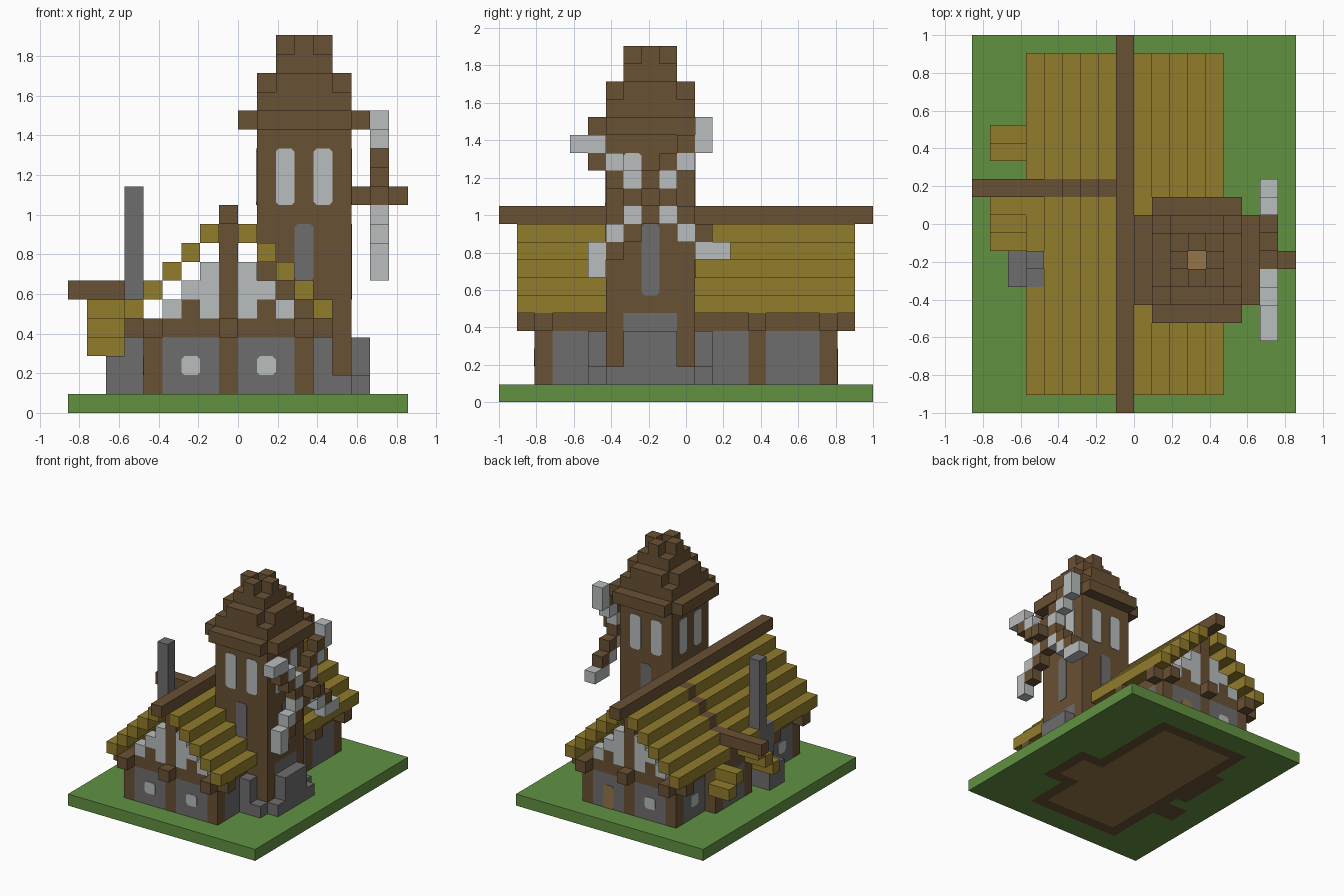
import bpy, bmesh
from mathutils import Vector

cube = bpy.data.objects.get("Cube")
if cube:
    bpy.data.objects.remove(cube, do_unlink=True)

U = 2 / 21                      # edge of one building block
ORIGIN = Vector((9, 10.5, 0))   # block grid corner relative to the centre


def linear(c):
    c /= 255
    return c / 12.92 if c <= 0.04045 else ((c + 0.055) / 1.055) ** 2.4


def material(name, r, g, b):
    m = bpy.data.materials.new(name)
    col = (linear(r), linear(g), linear(b), 1)
    m.diffuse_color = col
    m.use_nodes = True
    m.node_tree.nodes["Principled BSDF"].inputs["Base Color"].default_value = col
    return m


GRASS, WOOD, THATCH, STONE, PALE, TAN = range(6)
MATS = [material("grass green", 98, 145, 66), material("dark wood", 105, 81, 52),
        material("thatch yellow", 146, 124, 44), material("stone grey", 111, 109, 110),
        material("pale plaster", 184, 189, 189), material("tan boards", 150, 117, 72)]


def finish(name, bm):
    bmesh.ops.recalc_face_normals(bm, faces=bm.faces)
    me = bpy.data.meshes.new(name)
    bm.to_mesh(me)
    bm.free()
    for m in MATS:
        me.materials.append(m)
    ob = bpy.data.objects.new(name, me)
    bpy.context.collection.objects.link(ob)
    return ob


def block(i, j, k):
    """Cells of a box; each argument is one index or an inclusive pair."""
    spans = [range(a, a + 1) if isinstance(a, int) else range(a[0], a[1] + 1) for a in (i, j, k)]
    return [(x, y, z) for x in spans[0] for y in spans[1] for z in spans[2]]


def part(name, *fills):
    """Join (cells, material) fills into one shell; the later fill wins."""
    cells = {c: m for group, m in fills for c in group}
    bm = bmesh.new()
    for c, m in cells.items():
        for axis in range(3):
            for s in (0, 1):
                n = list(c)
                n[axis] += 2 * s - 1
                if tuple(n) in cells:
                    continue
                pts = []
                ring = ((0, 0), (1, 0), (1, 1), (0, 1))
                for a, b in (ring if s else ring[::-1]):
                    p = Vector(c)
                    p[axis] += s
                    p[(axis + 1) % 3] += a
                    p[(axis + 2) % 3] += b
                    pts.append(bm.verts.new((p - ORIGIN) * U))
                bm.faces.new(pts).material_index = m
    bmesh.ops.remove_doubles(bm, verts=bm.verts, dist=0.0001)
    me = bpy.data.meshes.new(name)
    bm.to_mesh(me)
    bm.free()
    for m in MATS:
        me.materials.append(m)
    ob = bpy.data.objects.new(name, me)
    bpy.context.collection.objects.link(ob)
    return ob


def pane(name, axis, side, along, plane, k0, k1, mat):
    """Thin plate with clipped corners on a wall; axis 0 faces x, 1 faces y."""
    c, h = 0.17, k1 - k0 + 1
    outline = [(c, 0), (1 - c, 0), (1, c), (1, h - c), (1 - c, h), (c, h), (0, h - c), (0, c)]
    bm = bmesh.new()
    pts = []
    for a, b in outline:
        p = (plane, along + a, k0 + b) if axis == 0 else (along + a, plane, k0 + b)
        pts.append(bm.verts.new((Vector(p) - ORIGIN) * U))
    f = bm.faces.new(pts)
    out = bmesh.ops.extrude_face_region(bm, geom=[f])
    shift = Vector((0, 0, 0))
    shift[axis] = 0.004 * side
    bmesh.ops.translate(bm, verts=[v for v in out["geom"] if isinstance(v, bmesh.types.BMVert)], vec=shift)
    for face in bm.faces:
        face.material_index = mat
    finish(name, bm)


def ring(i, j, k):
    return [c for c in block(i, j, k) if c[0] in i or c[1] in j]


POSTS = (2, 6, 10, 14, 18)      # side wall posts
TOWER = set(block((10, 14), (6, 10), (0, 15)))

# Ground with the timber footprint and board floor
part("ground", (block((0, 17), (0, 20), 0), GRASS),
     (block((4, 12), (2, 18), 0) + block((10, 14), (6, 10), 0) + block(3, (10, 14), 0)
      + block((2, 3), (7, 8), 0), WOOD),
     (block((5, 11), (3, 17), 0) + block((10, 13), (7, 9), 0), TAN))

# House walls, posts and the beam ring on top
posts = [c for j in POSTS for i in (4, 12) for c in block(i, j, (1, 4))]
posts += [c for j in (2, 18) for c in block(8, j, (1, 4))]
part("house_walls", (ring((4, 12), (2, 18), (1, 3)), STONE), (posts, WOOD),
     (ring((4, 12), (2, 18), (4, 4)), WOOD))
log_ends = [(i, j, 4) for i in (3, 13) for j in POSTS]
log_ends += [(i, j, 4) for j in (1, 19) for i in (4, 8, 12)]
part("log_ends", ([c for c in log_ends if c not in TOWER], WOOD))

# Gables with pale panels on both ends
for name, j in (("front_gable", 2), ("back_gable", 18)):
    timber = [c for d in range(-3, 4) for c in block(8 + d, j, (5, 8 - abs(d)))] + [(8, j, 9)]
    panels = [(8 + s * d, j, k) for s in (-1, 1)
              for d, k in ((1, 5), (1, 6), (1, 7), (2, 6), (3, 5))]
    part(name, (timber, WOOD), (panels, PALE))

# Stepped main roof, cut around the tower, with a timber stripe on one slope
steps = [c for d in range(1, 6) for s in (-1, 1) for c in block(8 + s * d, (1, 19), 10 - d)]
chimney_gap = set(block(3, (7, 8), 5))
steps = [c for c in steps if c not in TOWER and c not in chimney_gap]
part("main_roof", (steps, THATCH), ([c for c in steps if c[1] == 12 and c[0] < 8], WOOD))
part("ridge_beam", (block(8, (0, 20), 10), WOOD))

# Side porch with a small stepped roof
porch = [c for d in range(-2, 3) for c in block(3, 12 + d, (1, 5 - abs(d)))]
part("porch_wall", (porch, STONE), ([c for c in porch if c[1] in (10, 14) or c[2] > 3], WOOD))
slopes = [c for d in (1, 2, 3) for s in (-1, 1) for c in block((1, 2), 12 + s * d, 6 - d)]
part("porch_roof", ([c for c in slopes if c[1] != 13], THATCH))
part("porch_beam", (block((0, 3), 12, 6), WOOD))

# Chimney
part("chimney", (block(2, (7, 8), (1, 2)) + block(3, 7, (1, 5)) + block(3, 8, (1, 11)), STONE))

# Tower shaft with stone foot
shaft = ring((10, 14), (6, 10), (1, 14))
foot = [c for c in shaft if c[2] == 1 or (c[0] == 14 and 7 <= c[1] <= 9 and c[2] <= 4)]
part("tower", (shaft, WOOD), (foot, STONE))
buttress = block(15, (6, 10), 1) + block(15, (7, 9), (2, 3))
for j in (5, 11):
    buttress += block(13, j, (1, 3)) + block(14, j, 1)
part("tower_buttresses", (buttress, STONE))

# Stepped tower roof with an open centre
cap = block((9, 15), (6, 10), 15) + block((10, 14), (5, 11), 15) + block((10, 14), (6, 10), 16)
cap += block((10, 14), (7, 9), 17) + block((11, 13), (6, 10), 17) + block((11, 13), (7, 9), 18)
cap += block((11, 13), 8, 19) + block(12, (7, 9), 19)
cap = [c for c in cap if c[:2] != (12, 8) or c[2] < 18]
part("tower_roof", (cap, WOOD), ([(12, 8, 17)], TAN))

# Windmill: one arm turned four times around the axle
part("axle", (block((15, 17), 8, 11), WOOD))
arm = [(0, 1), (1, 2), (2, 3)]
sail = [(1, 1), (2, 2), (3, 3), (3, 4)]
for n in range(4):
    part(f"blade_{n + 1}", ([(16, 8 + y, 11 + z) for y, z in arm], WOOD),
         ([(16, 8 + y, 11 + z) for y, z in sail], PALE))
    arm = [(-z, y) for y, z in arm]
    sail = [(-z, y) for y, z in sail]

# House windows and back door
for i in (6, 10):
    pane("front_window", 1, -1, i, 2, 2, 2, PALE)
pane("back_window", 1, 1, 6, 19, 2, 2, PALE)
pane("back_door", 1, 1, 10, 19, 1, 2, TAN)
for j in (4, 16):
    pane("side_window", 0, -1, j, 4, 2, 2, PALE)

# Tower windows on all four walls
for off in (-1, 1):
    for side, px, py in ((-1, 10, 6), (1, 15, 11)):
        pane("tower_window", 0, side, 8 + off, px, 11, 13, PALE)
        pane("tower_window", 1, side, 12 + off, py, 11, 13, PALE)
pane("tower_slit", 1, -1, 12, 6, 7, 9, STONE)
pane("tower_slit", 1, 1, 12, 11, 7, 9, STONE)
pane("tower_slit", 0, 1, 8, 15, 6, 9, STONE)
